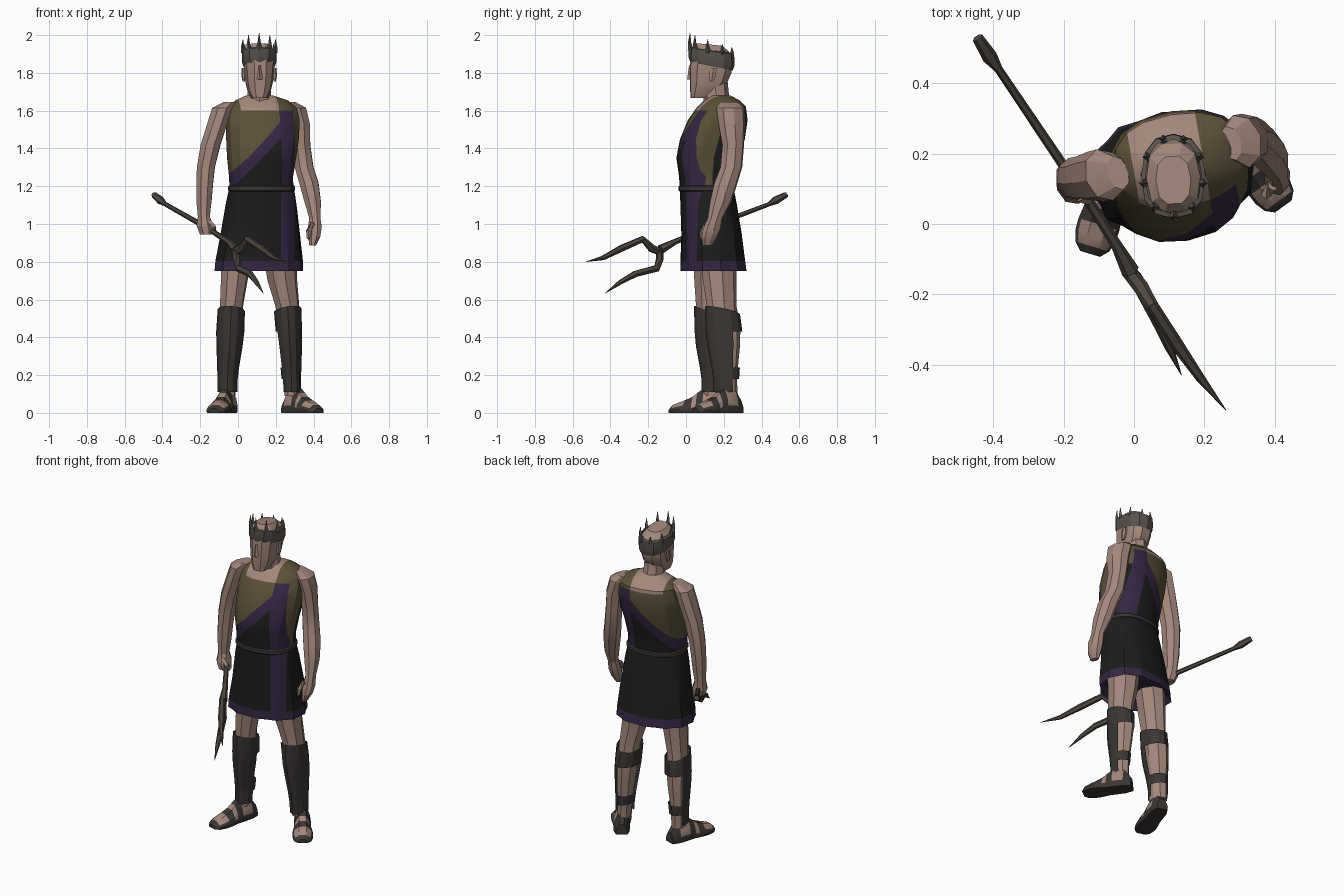
import bpy, bmesh, math
from mathutils import Vector, Matrix

cube = bpy.data.objects.get("Cube")
if cube:
    bpy.data.objects.remove(cube, do_unlink=True)

COLOURS = {
    "skin": (0.366, 0.246, 0.198), "olive_cloth": (0.105, 0.082, 0.040),
    "purple_trim": (0.036, 0.020, 0.058), "black_cloth": (0.012, 0.012, 0.012),
    "dark_leather": (0.042, 0.037, 0.034), "weapon_iron": (0.076, 0.063, 0.051),
    "crown_grey": (0.100, 0.087, 0.075),
}
NAMES = list(COLOURS)
MATS = []
for key, rgb in COLOURS.items():
    m = bpy.data.materials.new(key)
    m.use_nodes = True
    m.diffuse_color = (*rgb, 1)
    bsdf = m.node_tree.nodes["Principled BSDF"]
    bsdf.inputs["Base Color"].default_value = (*rgb, 1)
    bsdf.inputs["Roughness"].default_value = 0.9
    MATS.append(m)

YAW = math.radians(10)
MID = Vector((0.125, 0.13, 0))
U = Vector((math.cos(YAW), math.sin(YAW), 0))
V = Vector((-math.sin(YAW), math.cos(YAW), 0))
Z = Vector((0, 0, 1))


def loft(name, rings, colour, cuts=(), caps=True, drop=None, angle=25):
    """Skin rings of points; colour is a material name or a rule of face centre."""
    bm = bmesh.new()
    vs = [[bm.verts.new(p) for p in r] for r in rings]
    n = len(rings[0])
    for a, b in zip(vs, vs[1:]):
        for i in range(n):
            j = (i + 1) % n
            bm.faces.new((a[i], a[j], b[j], b[i]))
    if caps:
        bm.faces.new(vs[0][::-1])
        bm.faces.new(vs[-1])
    bmesh.ops.recalc_face_normals(bm, faces=bm.faces[:])
    for co, no in cuts:
        bmesh.ops.bisect_plane(bm, geom=bm.verts[:] + bm.edges[:] + bm.faces[:],
                               plane_co=co, plane_no=no)
    if drop:
        gone = [f for f in bm.faces if drop(f.calc_center_median())]
        bmesh.ops.delete(bm, geom=gone, context='FACES')
    me = bpy.data.meshes.new(name)
    used = []
    for f in bm.faces:
        key = colour if isinstance(colour, str) else colour(f.calc_center_median())
        if key not in used:
            used.append(key)
        f.material_index = used.index(key)
    bm.to_mesh(me)
    bm.free()
    for key in used:
        me.materials.append(MATS[NAMES.index(key)])
    ob = bpy.data.objects.new(name, me)
    bpy.context.collection.objects.link(ob)
    bpy.ops.object.select_all(action='DESELECT')
    ob.select_set(True)
    bpy.context.view_layer.objects.active = ob
    bpy.ops.object.shade_smooth_by_angle(angle=math.radians(angle))
    return ob


def oval(cx, cy, z, rx, ry, n=8, yaw=0.0, box=1.0, pleat=0.0, tilt=0.0):
    pts = []
    for i in range(n):
        a = 2 * math.pi * i / n
        c, s = math.cos(a), math.sin(a)
        k = 1 + pleat * (-1) ** i
        x = math.copysign(abs(c) ** box, c) * rx * k
        y = math.copysign(abs(s) ** box, s) * ry * k
        pts.append(Vector((cx + x * math.cos(yaw) - y * math.sin(yaw),
                           cy + x * math.sin(yaw) + y * math.cos(yaw), z + tilt * y)))
    return pts


def tube(name, path, colour, n=6):
    """Round bar along (point, radius) pairs."""
    pts = [Vector(p) for p, r in path]
    rings = []
    for i, (p, r) in enumerate(path):
        t = (pts[min(i + 1, len(pts) - 1)] - pts[max(i - 1, 0)]).normalized()
        side = t.cross(Z if abs(t.z) < 0.9 else Vector((1, 0, 0))).normalized()
        up = side.cross(t)
        rings.append([pts[i] + r * (math.cos(2 * math.pi * k / n) * side
                                    + math.sin(2 * math.pi * k / n) * up) for k in range(n)])
    return loft(name, rings, colour)


def uv(c):
    d = c - MID
    return d.dot(U), d.dot(V)


# Tunic top: olive undershirt, purple-edged black drape
def drape(c):
    u, v = uv(c)
    d = c.z - 1.28 - 1.04 * (u + 0.17)
    if c.z > 1.6:
        return "skin" if -0.12 < u < 0.08 else "olive_cloth"
    if u > 0.16:
        return "black_cloth" if v > 0 and c.z < 1.5 else "olive_cloth"
    if u > 0.08:
        return "purple_trim"
    return "olive_cloth" if d > 0 else "purple_trim" if d > -0.08 else "black_cloth"


cuts = [(MID + U * k, U) for k in (-0.12, 0.08, 0.16)]
stripe_cuts = cuts[1:]
cuts += [(MID - U * 0.17 + Z * (1.28 + k), (Z - 1.04 * U).normalized()) for k in (0, -0.08)]
cuts += [(Vector((0, 0, k)), Z) for k in (1.5, 1.6)]
torso = [(.125, .11, 1.17, .172, .14), (.122, .11, 1.25, .172, .145), (.125, .115, 1.35, .185, .165),
         (.13, .14, 1.45, .195, .17), (.13, .168, 1.55, .20, .155), (.128, .188, 1.62, .185, .125),
         (.125, .19, 1.655, .14, .09), (.115, .18, 1.68, .075, .055)]
loft("tunic_top", [oval(*r, n=16, yaw=YAW, box=0.85) for r in torso], drape, cuts)


# Skirt with pleats, hem and front stripe
def skirt_colour(c):
    u, v = uv(c)
    if c.z < 0.805 or (0.08 < u < 0.16 and v < 0):
        return "purple_trim"
    return "black_cloth"


skirt = [(.115, .14, .80, .20, .14, .0), (.11, .145, .752, .232, .172, .025),
         (.112, .142, .805, .23, .168, .022), (.118, .135, .95, .21, .158, .014),
         (.122, .12, 1.10, .19, .147, .006), (.125, .11, 1.19, .172, .14, 0)]
loft("skirt", [oval(*r[:5], n=24, yaw=YAW, box=0.88, pleat=r[5]) for r in skirt],
     skirt_colour, stripe_cuts)
loft("belt", [oval(.125, .11, z, .172 + e, .14 + e, 16, YAW, 0.85)
              for z, e in ((1.172, .001), (1.178, .008), (1.198, .008), (1.205, .001))],
     "dark_leather")

# Neck and head
loft("neck", [oval(.115, .175, 1.60, .08, .08), oval(.113, .16, 1.68, .062, .068),
              oval(.112, .15, 1.78, .058, .068)], "skin")
head = [(.113, .072, 1.668, .042, .048), (.112, .098, 1.705, .062, .078), (.112, .12, 1.75, .073, .102),
        (.112, .13, 1.81, .08, .113), (.112, .134, 1.87, .083, .112), (.112, .132, 1.92, .077, .10),
        (.112, .125, 1.95, .05, .07)]
loft("head", [oval(*r, n=10, yaw=math.radians(3), box=0.8, tilt=-0.1 if r[2] > 1.8 else 0)
              for r in head], "skin")
loft("nose", [oval(.115, .022, 1.765, .016, .016, 4), oval(.115, .026, 1.84, .008, .01, 4)], "skin")
for side, x in (("right", .03), ("left", .194)):
    loft(side + "_ear", [oval(x, .135, 1.755, .006, .012, 6), oval(x, .14, 1.785, .012, .02, 6),
                         oval(x, .145, 1.825, .010, .02, 6)], "skin")

# Crown: tilted band with spikes
band = [(1.835, .084, .112, -.2), (1.86, .092, .122, -.18), (1.915, .092, .120, -.14), (1.92, .08, .106, -.14)]
loft("crown_band", [oval(.112, .135, z, rx, ry, 12, 0, 0.85, tilt=t) for z, rx, ry, t in band],
     "crown_grey", caps=False)
for i in range(9):
    a = 2 * math.pi * i / 9 - math.pi / 2
    c, s = math.cos(a), math.sin(a)
    base = Vector((.112 + .083 * c, .135 + .11 * s, 1.905 - .016 * s))
    tall = .055 - .022 * s
    tube("crown_spike_%d" % (i + 1),
         [(base, .016), (base + Vector((.006 * c, .006 * s, tall * .5)), .009),
          (base + Vector((.004 * c, .004 * s, tall + .012)), .001)], "crown_grey", 4)

# Arms and hands
left_arm = [(.275, .23, 1.645, .03, .05), (.305, .235, 1.615, .058, .078), (.328, .243, 1.53, .055, .074),
            (.335, .25, 1.42, .05, .06), (.35, .24, 1.30, .052, .06), (.375, .212, 1.22, .054, .064),
            (.395, .185, 1.12, .046, .06), (.407, .155, 1.03, .031, .042), (.407, .14, .98, .038, .05),
            (.403, .125, .93, .033, .045), (.395, .115, .885, .016, .028)]
right_arm = [(-.045, .145, 1.645, .03, .05), (-.083, .14, 1.615, .056, .076), (-.11, .135, 1.53, .056, .074),
             (-.145, .13, 1.42, .055, .065), (-.17, .13, 1.30, .05, .06), (-.176, .125, 1.22, .047, .058),
             (-.18, .12, 1.12, .042, .053), (-.181, .115, 1.04, .033, .044), (-.175, .11, .99, .046, .055),
             (-.165, .105, .945, .038, .046)]
for name, arm in (("left_arm", left_arm), ("right_arm", right_arm)):
    loft(name, [oval(*r, yaw=0.3) for r in arm], "skin", angle=20)
tube("left_thumb", [((.395, .11, 1.0), .018), ((.375, .085, .96), .016), ((.372, .08, .92), .008)], "skin", 5)
tube("right_thumb", [((-.155, .08, 1.01), .018), ((-.13, .07, .98), .016), ((-.12, .085, .95), .008)], "skin", 5)

# Legs, open-backed greaves and sandalled feet
left_leg = [(.22, .17, .84, .09, .10), (.235, .178, .70, .08, .09), (.262, .19, .56, .064, .08),
            (.268, .20, .45, .062, .09), (.275, .205, .35, .055, .082), (.282, .212, .2, .043, .06),
            (.285, .215, .09, .04, .058)]
right_leg = [(-.005, .135, .84, .085, .095), (-.02, .132, .70, .072, .09), (-.035, .132, .56, .062, .08),
             (-.04, .138, .45, .067, .085), (-.045, .142, .35, .06, .08), (-.055, .15, .2, .045, .06),
             (-.056, .15, .09, .043, .058)]
FOOT = [(0, .032, .065), (.15, .046, .125), (.38, .047, .13), (.50, .048, .105), (.58, .053, .085),
        (.72, .058, .066), (.82, .057, .055), (.93, .048, .042), (1, .028, .022)]


def leg_at(leg, z):
    for a, b in zip(leg, leg[1:]):
        if b[2] <= z <= a[2]:
            t = (a[2] - z) / (a[2] - b[2])
            return [p + (q - p) * t for p, q in zip(a, b)]


for side, leg, heel, toe in (("left", left_leg, (.255, .285), (.425, .05)),
                             ("right", right_leg, (-.035, .215), (-.125, -.085))):
    heel, toe = Vector((*heel, 0)), Vector((*toe, 0))
    length = (toe - heel).length
    fwd = (toe - heel).normalized()
    out = fwd.cross(Z)
    yaw = math.atan2(out.y, out.x)
    loft(side + "_leg", [oval(*r, yaw=0.2) for r in leg], "skin", angle=20)

    rings = []
    for z in (.11, .18, .24, .35, .43, .52, .545):
        cx, cy, _, rx, ry = leg_at(leg, z)
        ring = oval(cx, cy, z, rx + .009, ry + .009, 12)
        if z > .53:
            for p in ring:
                p.z += 0.25 * (p - Vector((cx, cy, 0))).dot(fwd)
        rings.append(ring)

    def open_back(c, leg=leg, fwd=fwd):
        cx, cy = leg_at(leg, min(max(c.z, .1), .8))[:2]
        back = (c - Vector((cx, cy, c.z))).dot(fwd) < -0.005
        return back and (.24 < c.z < .43 or c.z < .18)
    loft(side + "_greave", rings, "dark_leather", caps=False, drop=open_back)

    def sandal(c, heel=heel, fwd=fwd, length=length):
        t = (c - heel).dot(fwd) / length
        patch = .50 < t < .58 or .72 < t < .94 or .15 < t < .38
        return "skin" if patch and c.z > .03 else "dark_leather"
    rings = []
    for t, w, h in FOOT:
        o = heel + fwd * (t * length)
        rings.append([o + out * (a * w) + Z * (b * h) for a, b in
                      ((-1, 0), (-1.05, .3), (-.9, .6), (-.4, 1), (.4, 1), (.9, .6), (1.05, .3), (1, 0))])
    loft(side + "_foot", rings, sandal)

# Two-pronged spear held in the right hand
tube("spear_shaft", [((-.445, .53, 1.155), .016), ((-.41, .475, 1.125), .022), ((-.385, .44, 1.105), .012),
                     ((-.2, .165, 1.0), .014), ((-.126, .06, .955), .014), ((-.05, -.06, .905), .016),
                     ((-.01, -.135, .865), .026)], "weapon_iron")
tube("upper_prong", [((-.02, -.13, .85), .02), ((.02, -.18, .87), .022), ((.05, -.23, .92), .018),
                     ((.12, -.34, .872), .019), ((.19, -.44, .82), .013), ((.262, -.53, .80), .001)], "weapon_iron")
tube("lower_prong", [((-.01, -.14, .87), .02), ((-.008, -.14, .81), .02), ((.005, -.155, .765), .02),
                     ((.065, -.27, .735), .018), ((.10, -.35, .69), .013), ((.135, -.43, .632), .001)], "weapon_iron")
